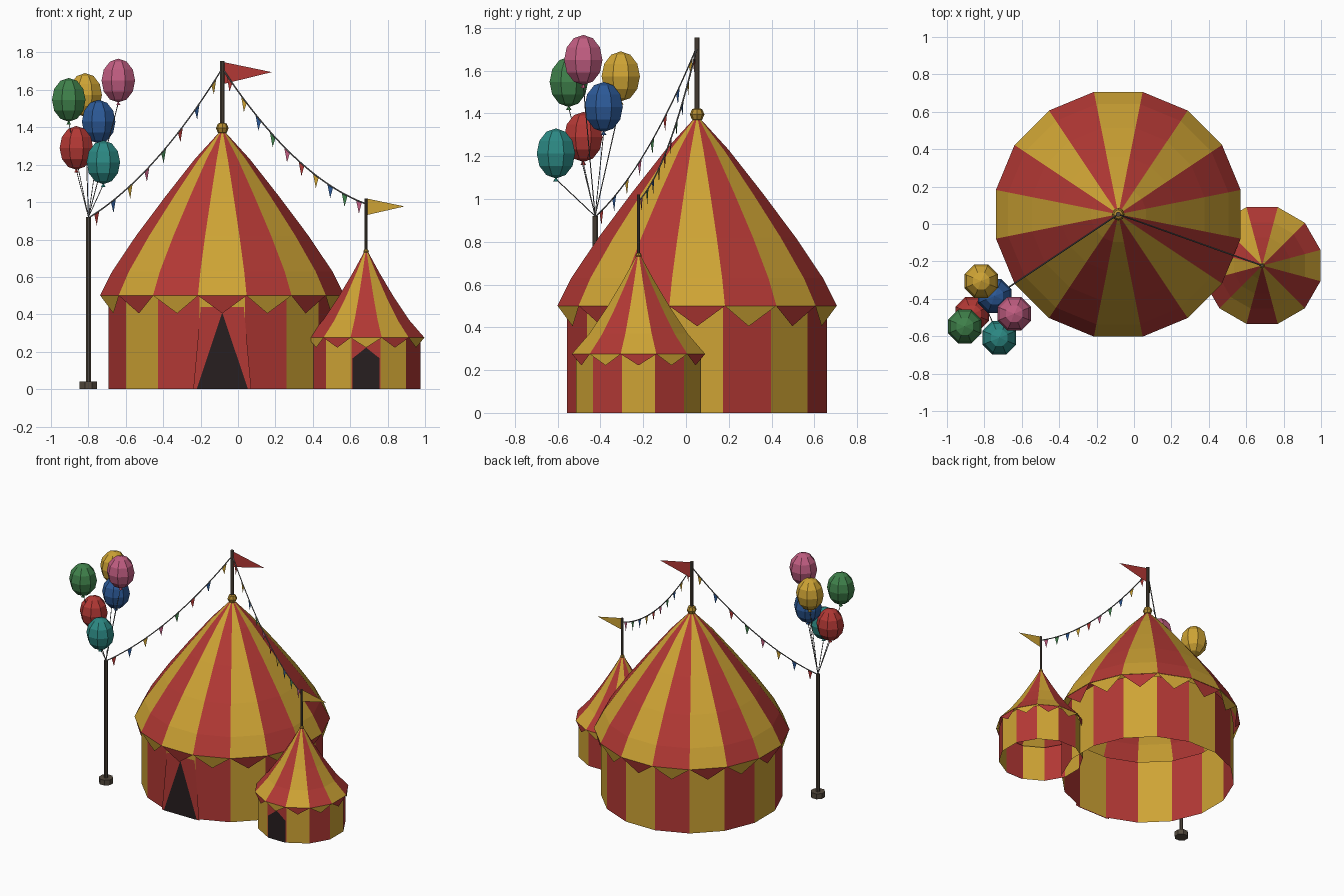
import bpy, bmesh, math
from mathutils import Vector

cube = bpy.data.objects.get("Cube")
if cube:
    bpy.data.objects.remove(cube)


def material(name, rgb):
    m = bpy.data.materials.new(name)
    m.use_nodes = True
    m.diffuse_color = (*rgb, 1)
    m.node_tree.nodes["Principled BSDF"].inputs["Base Color"].default_value = (*rgb, 1)
    return m


RED = material("canvas red", (0.45, 0.04, 0.035))
YELLOW = material("canvas yellow", (0.62, 0.37, 0.035))
GREEN = material("green", (0.05, 0.22, 0.07))
BLUE = material("blue", (0.025, 0.10, 0.31))
PINK = material("pink", (0.53, 0.11, 0.22))
TEAL = material("teal", (0.025, 0.25, 0.23))
DARK = material("doorway dark", (0.02, 0.013, 0.014))
WOOD = material("pole brown", (0.09, 0.07, 0.05))
CORD = material("cord grey", (0.17, 0.17, 0.17))
GOLD = material("finial gold", (0.45, 0.26, 0.03))


def build(name, bm, mats):
    me = bpy.data.meshes.new(name)
    bm.to_mesh(me)
    bm.free()
    for m in mats:
        me.materials.append(m)
    ob = bpy.data.objects.new(name, me)
    bpy.context.collection.objects.link(ob)
    return ob


def lathe(name, centre, profile, n, mats):
    """Revolve (radius, height) points; panels alternate through mats."""
    bm = bmesh.new()
    cx, cy = centre[:2]
    rings = []
    for r, z in profile:
        angles = [(k - 0.5) * math.tau / n for k in range(n)]
        rings.append([bm.verts.new((cx + r * math.cos(a), cy + r * math.sin(a), z)) for a in angles])
    for low, high in zip(rings, rings[1:]):
        for k in range(n):
            j = (k + 1) % n
            f = bm.faces.new((low[k], low[j], high[j], high[k]))
            f.material_index = k % len(mats)
    bmesh.ops.remove_doubles(bm, verts=bm.verts, dist=1e-5)
    return build(name, bm, mats)


def plate(name, points, mat):
    bm = bmesh.new()
    bm.faces.new([bm.verts.new(p) for p in points])
    return build(name, bm, [mat])


def valance(name, centre, n, r_top, r_tip, z_top, z_tip):
    """One hanging triangle per panel, in the opposite colour."""
    bm = bmesh.new()
    cx, cy = centre
    for k in range(n):
        pts = [(k - 0.5, r_top, z_top), (k, r_tip, z_tip), (k + 0.5, r_top, z_top)]
        f = bm.faces.new([bm.verts.new((cx + r * math.cos(a * math.tau / n),
                                        cy + r * math.sin(a * math.tau / n), z)) for a, r, z in pts])
        f.material_index = k % 2
    return build(name, bm, [RED, YELLOW])


def cord(name, points, radius, mat=CORD):
    cu = bpy.data.curves.new(name, 'CURVE')
    cu.dimensions = '3D'
    cu.bevel_depth = radius
    cu.bevel_resolution = 0
    sp = cu.splines.new('POLY')
    sp.points.add(len(points) - 1)
    for p, co in zip(sp.points, points):
        p.co = (*co, 1)
    cu.materials.append(mat)
    ob = bpy.data.objects.new(name, cu)
    bpy.context.collection.objects.link(ob)


def post(name, centre, r, z0, z1, n=8):
    lathe(name, centre, [(0, z0), (r, z0), (r, z1), (0, z1)], n, [WOOD])


def finial(name, centre, z, r):
    bm = bmesh.new()
    bmesh.ops.create_uvsphere(bm, u_segments=8, v_segments=4, radius=r)
    bmesh.ops.translate(bm, verts=bm.verts, vec=(*centre, z))
    build(name, bm, [GOLD])


MAIN = (-0.084, 0.052)
SMALL = (0.685, -0.222)
POST = (-0.80, -0.425)

# Large tent
lathe("main_wall", MAIN, [(0.62, 0), (0.62, 0.5)], 16, [YELLOW, RED])
lathe("main_roof", MAIN, [(0.667, 0.5), (0.60, 0.63), (0.47, 0.82), (0.31, 1.03),
                          (0.15, 1.23), (0.02, 1.37)], 16, [YELLOW, RED])
valance("main_valance", MAIN, 16, 0.665, 0.63, 0.5, 0.405)
finial("main_finial", MAIN, 1.395, 0.034)
post("main_mast", MAIN, 0.013, 1.36, 1.755)

# Small tent
lathe("small_wall", SMALL, [(0.302, 0), (0.302, 0.275)], 12, [YELLOW, RED])
lathe("small_roof", SMALL, [(0.323, 0.275), (0.238, 0.37), (0.155, 0.49),
                            (0.075, 0.62), (0.01, 0.735)], 12, [YELLOW, RED])
valance("small_valance", SMALL, 12, 0.322, 0.308, 0.275, 0.222)
finial("small_finial", SMALL, 0.735, 0.015)
post("small_mast", SMALL, 0.008, 0.72, 1.02)

# Entrances
x, y = MAIN[0], MAIN[1] - 0.608
plate("entrance_flaps", [(x - 0.155, y - 0.005, 0), (x + 0.155, y - 0.005, 0),
                         (x + 0.115, y - 0.005, 0.44), (x - 0.115, y - 0.005, 0.44)], RED)
plate("entrance_opening", [(x - 0.137, y - 0.009, 0), (x + 0.137, y - 0.009, 0), (x, y - 0.009, 0.41)], DARK)
x, y = SMALL[0], SMALL[1] - 0.2917 - 0.005
plate("small_doorway", [(x - 0.072, y, 0), (x + 0.072, y, 0), (x + 0.072, y, 0.165),
                        (x, y, 0.222), (x - 0.072, y, 0.165)], DARK)

# Pennants
for name, (x, y), top, low, tip, length, mat in (
        ("main_pennant", MAIN, 1.75, 1.63, 1.695, 0.265, RED),
        ("small_pennant", SMALL, 1.02, 0.93, 0.977, 0.205, YELLOW)):
    plate(name, [(x, y, top), (x, y, low), (x + length, y, tip)], mat)

# Balloon post
post("balloon_post", POST, 0.014, 0.02, 0.92)
post("balloon_post_base", POST, 0.05, 0, 0.04)

# Balloons and their strings
balloons = [("green", GREEN, -0.905, -0.548, 1.547), ("yellow", YELLOW, -0.817, -0.305, 1.573),
            ("pink", PINK, -0.64, -0.48, 1.65), ("blue", BLUE, -0.745, -0.385, 1.43),
            ("red", RED, -0.864, -0.48, 1.29), ("teal", TEAL, -0.72, -0.608, 1.213)]
for label, mat, x, y, z in balloons:
    steps = [i * math.pi / 6 for i in range(7)]
    prof = [(0.097 * math.sin(a), z - 0.117 * math.cos(a)) for a in steps]
    lathe(label + "_balloon", (x, y), prof, 8, [mat])
    lathe(label + "_balloon_knot", (x, y), [(0.014, z - 0.132), (0, z - 0.11)], 6, [mat])
    cord(label + "_balloon_string", [(*POST, 0.92), (x, y, z - 0.12)], 0.0025)


def bunting(name, start, end, sag, count, mats):
    a, b = Vector(start), Vector(end)

    def at(t):
        return a.lerp(b, t) - Vector((0, 0, 4 * sag * t * (1 - t)))
    cord(name + "_rope", [at(i / 20) for i in range(21)], 0.004)
    bm = bmesh.new()
    half = 0.022 / (b - a).length
    for i in range(count):
        t = (i + 0.5) / count
        tip = at(t) - Vector((0, 0, 0.068))
        f = bm.faces.new([bm.verts.new(p) for p in (at(t - half), tip, at(t + half))])
        f.material_index = i % len(mats)
    build(name + "_flags", bm, mats)


# Bunting lines
bunting("left_bunting", (*MAIN, 1.715), (*POST, 0.915), 0.09, 8, [YELLOW, BLUE, RED, GREEN, PINK])
bunting("right_bunting", (*MAIN, 1.715), (*SMALL, 0.99), 0.11, 10, [RED, YELLOW, BLUE, GREEN, PINK])
